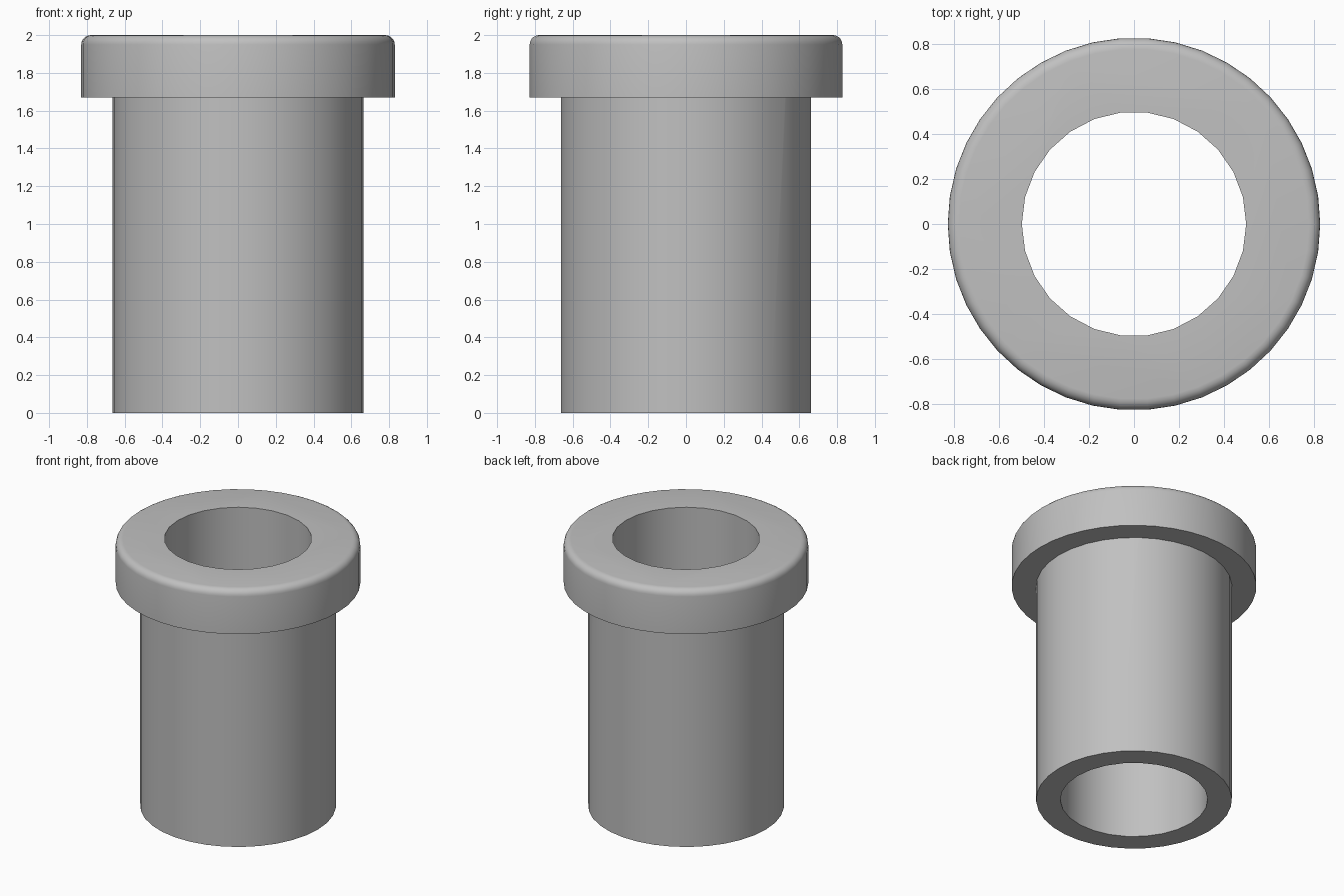
import bpy
import math

cube = bpy.data.objects.get("Cube")
if cube:
    bpy.data.objects.remove(cube, do_unlink=True)

HEIGHT = 2.0
COLLAR_BASE = 1.67
COLLAR_R = 0.83
SHAFT_R = 0.664
BORE_R = 0.5
ROUND = 0.05

# Single grey metal
metal = bpy.data.materials.new("grey metal")
metal.use_nodes = True
grey = (0.53, 0.53, 0.53, 1.0)
metal.diffuse_color = grey
metal.node_tree.nodes["Principled BSDF"].inputs["Base Color"].default_value = grey


def lathe(name, profile, sides):
    """Closed solid of revolution from (radius, z) points, bottom to top."""
    verts, faces = [], []
    for r, z in profile:
        for i in range(sides):
            a = 2 * math.pi * i / sides
            verts.append((r * math.cos(a), r * math.sin(a), z))
    for k in range(len(profile) - 1):
        lo, hi = k * sides, (k + 1) * sides
        for i in range(sides):
            j = (i + 1) % sides
            faces.append((lo + i, lo + j, hi + j, hi + i))
    faces.append(tuple(reversed(range(sides))))
    faces.append(tuple(range(len(verts) - sides, len(verts))))
    mesh = bpy.data.meshes.new(name)
    mesh.from_pydata(verts, [], faces)
    mesh.materials.append(metal)
    obj = bpy.data.objects.new(name, mesh)
    bpy.context.collection.objects.link(obj)
    return obj


def combine(target, tool, operation):
    """Apply a boolean and discard the tool object."""
    mod = target.modifiers.new(operation.lower(), "BOOLEAN")
    mod.operation = operation
    mod.solver = "EXACT"
    mod.object = tool
    bpy.ops.object.select_all(action="DESELECT")
    bpy.context.view_layer.objects.active = target
    target.select_set(True)
    bpy.ops.object.modifier_apply(modifier=mod.name)
    bpy.data.objects.remove(tool, do_unlink=True)


# Shaft, reaching up into the collar
bushing = lathe("flanged_bushing", [(SHAFT_R, 0), (SHAFT_R, 1.8)], 34)

# Collar with a rounded top edge
rim = [(COLLAR_R, COLLAR_BASE)]
for s in range(6):
    a = math.pi / 2 * s / 5
    rim.append((COLLAR_R - ROUND + ROUND * math.cos(a),
                HEIGHT - ROUND + ROUND * math.sin(a)))
combine(bushing, lathe("collar", rim, 42), "UNION")

# Through bore
bore = lathe("bore_cutter", [(BORE_R, -0.1), (BORE_R, HEIGHT + 0.1)], 26)
bore.hide_render = True
combine(bushing, bore, "DIFFERENCE")

bpy.ops.object.shade_smooth_by_angle(angle=math.radians(30))
